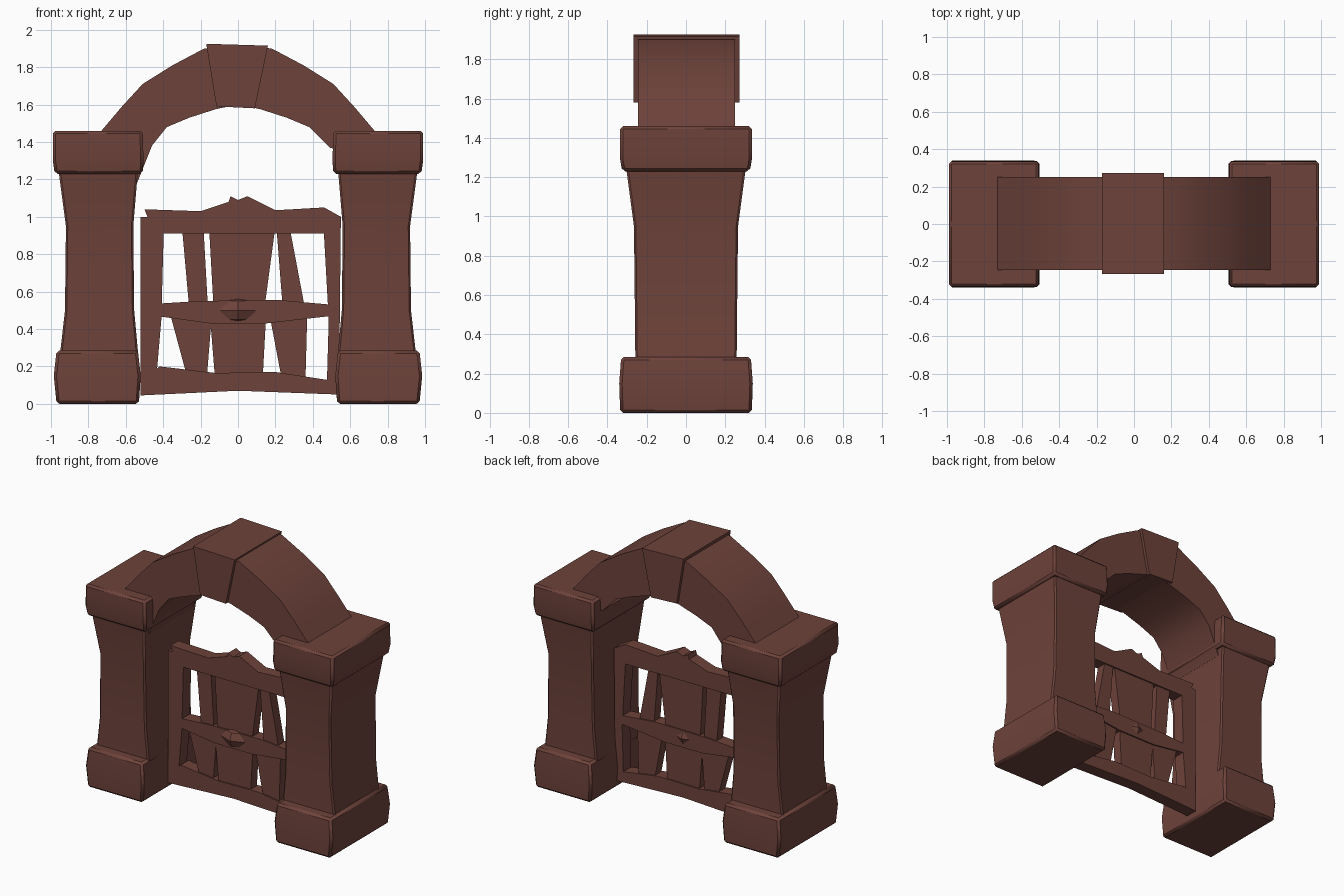
import bpy, bmesh, math

if "Cube" in bpy.data.objects:
    bpy.data.objects.remove(bpy.data.objects["Cube"])

stone = bpy.data.materials.new("reddish brown")
stone.diffuse_color = (0.155, 0.055, 0.043, 1)
stone.use_nodes = True
stone.node_tree.nodes["Principled BSDF"].inputs["Base Color"].default_value = stone.diffuse_color


def finish(name, bm, bevel=0.0):
    bmesh.ops.recalc_face_normals(bm, faces=bm.faces[:])
    me = bpy.data.meshes.new(name)
    bm.to_mesh(me)
    bm.free()
    ob = bpy.data.objects.new(name, me)
    bpy.context.collection.objects.link(ob)
    me.materials.append(stone)
    if bevel:
        mod = ob.modifiers.new("soft edges", 'BEVEL')
        mod.width = bevel
        mod.segments = 1
    bpy.ops.object.select_all(action='DESELECT')
    bpy.context.view_layer.objects.active = ob
    ob.select_set(True)
    bpy.ops.object.shade_smooth_by_angle(angle=math.radians(30))
    return ob


def loft(name, sections, side, bevel=0.0):
    """Stack of rectangles (z, x0, x1, y half depth), mirrored by side."""
    bm = bmesh.new()
    rings = []
    for z, x0, x1, d in sections:
        rings.append([bm.verts.new((side * x, y, z)) for x, y in
                      ((x0, -d), (x1, -d), (x1, d), (x0, d))])
    for a, b in zip(rings, rings[1:]):
        for i in range(4):
            j = (i + 1) % 4
            bm.faces.new((a[i], a[j], b[j], b[i]))
    bm.faces.new(rings[0])
    bm.faces.new(rings[-1])
    return finish(name, bm, bevel)


def slab(name, outline, y0, y1, bevel=0.0):
    """Front outline (x, z) given thickness along y."""
    bm = bmesh.new()
    f = [bm.verts.new((x, y0, z)) for x, z in outline]
    b = [bm.verts.new((x, y1, z)) for x, z in outline]
    bm.faces.new(f)
    bm.faces.new(b)
    for i in range(len(f)):
        j = (i + 1) % len(f)
        bm.faces.new((f[i], f[j], b[j], b[i]))
    return finish(name, bm, bevel)


# pillars: base block, waisted shaft, flaring capital
for side, label in ((-1, "left"), (1, "right")):
    loft(label + "_base", [(0.0, 0.53, 0.97, 0.335), (0.15, 0.52, 0.985, 0.34),
                           (0.285, 0.535, 0.97, 0.33)], side, 0.015)
    loft(label + "_shaft", [(0.2, 0.53, 0.955, 0.26), (0.28, 0.535, 0.95, 0.258),
                            (0.5, 0.555, 0.925, 0.26), (0.95, 0.56, 0.92, 0.265),
                            (1.25, 0.535, 0.96, 0.305)], side, 0.01)
    loft(label + "_capital", [(1.23, 0.51, 0.98, 0.325), (1.3, 0.505, 0.99, 0.337),
                              (1.46, 0.51, 0.99, 0.335)], side, 0.015)

# arch halves, the left foot reaches further down inside the pillar
for side, label, foot in ((-1, "left", [(0.46, 1.38), (0.54, 1.18), (0.62, 1.18)]),
                          (1, "right", [(0.49, 1.37), (0.62, 1.33)])):
    pts = [(0.05, 1.91), (0.18, 1.90), (0.35, 1.81), (0.51, 1.71), (0.62, 1.59), (0.73, 1.46)]
    pts += foot[::-1] + [(0.38, 1.48), (0.26, 1.53), (0.12, 1.575), (0.05, 1.59)]
    slab(label + "_arch", [(side * x, z) for x, z in pts], -0.245, 0.25)

# keystone
slab("keystone", [(-0.17, 1.925), (0.16, 1.915), (0.09, 1.58), (-0.115, 1.59)], -0.268, 0.272)

# gate rails and stiles
Y0, Y1 = -0.055, 0.035
slab("gate_top_rail", [(-0.5, 1.04), (-0.2, 1.03), (-0.05, 1.08), (-0.04, 1.11), (0.0, 1.09),
                       (0.05, 1.11), (0.2, 1.035), (0.46, 1.05), (0.55, 1.0),
                       (0.5, 0.91), (-0.45, 0.91)], Y0, Y1)
slab("gate_middle_rail", [(-0.44, 0.535), (-0.2, 0.55), (0.22, 0.555), (0.5, 0.53),
                          (0.5, 0.47), (0.15, 0.43), (-0.15, 0.43), (-0.44, 0.47)], Y0, Y1)
slab("gate_bottom_rail", [(-0.52, 0.045), (0.0, 0.07), (0.53, 0.05), (0.53, 0.12),
                          (0.2, 0.17), (-0.12, 0.165), (-0.42, 0.2), (-0.52, 0.1)], Y0, Y1)
slab("gate_left_stile", [(-0.52, 0.05), (-0.44, 0.1), (-0.41, 0.45), (-0.395, 1.0), (-0.52, 1.0)],
     Y0, Y1)
slab("gate_right_stile", [(0.54, 0.05), (0.475, 0.1), (0.485, 0.45), (0.46, 0.9),
                          (0.46, 1.0), (0.55, 1.0)], Y0, Y1)

# gate bars: (name, top x0, top x1, top z, bottom x0, bottom x1, bottom z)
bars = [("upper_left_bar", -0.30, -0.185, 0.95, -0.26, -0.16, 0.5),
        ("upper_centre_bar", -0.155, 0.20, 0.95, -0.13, 0.14, 0.5),
        ("upper_right_bar", 0.205, 0.275, 0.95, 0.24, 0.36, 0.5),
        ("lower_left_bar", -0.36, -0.14, 0.47, -0.26, -0.17, 0.1),
        ("lower_centre_bar", -0.15, 0.15, 0.47, -0.12, 0.13, 0.1),
        ("lower_right_bar", 0.17, 0.37, 0.47, 0.24, 0.36, 0.1)]
for name, a, b, zt, c, d, zb in bars:
    slab("gate_" + name, [(a, zt), (b, zt), (d, zb), (c, zb)], -0.045, 0.025)

# faceted boss at the crossing, on the front of the gate
bm = bmesh.new()
bmesh.ops.create_uvsphere(bm, u_segments=6, v_segments=4, radius=1)
for v in bm.verts:
    v.co = (v.co.x * 0.11, v.co.y * 0.075 - 0.02, v.co.z * 0.07 + 0.5)
finish("gate_boss", bm)
